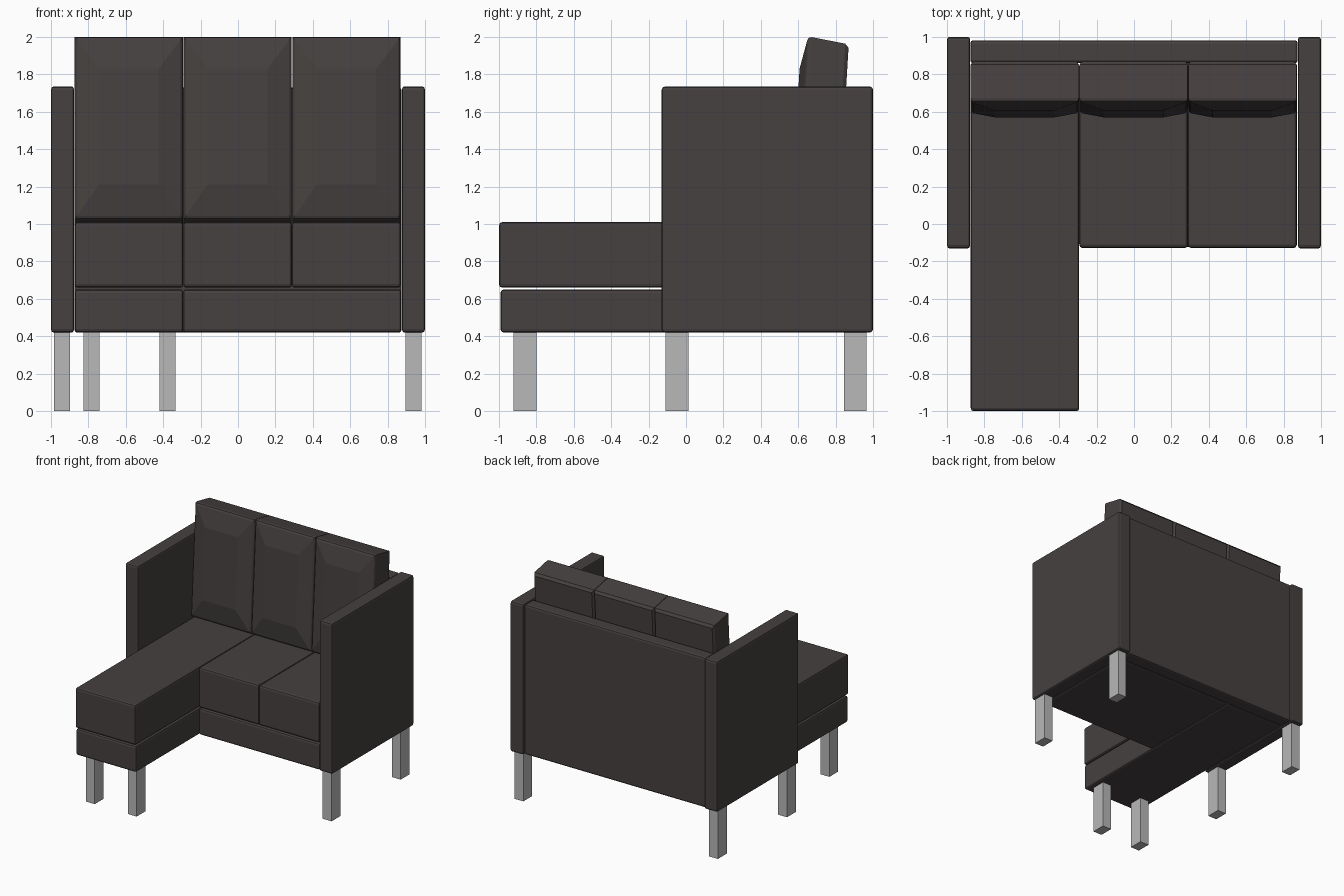
import bpy, bmesh
from mathutils import Vector

if "Cube" in bpy.data.objects:
    bpy.data.objects.remove(bpy.data.objects["Cube"])


def material(name, color):
    m = bpy.data.materials.new(name)
    m.diffuse_color = (*color, 1)
    m.use_nodes = True
    m.node_tree.nodes["Principled BSDF"].inputs["Base Color"].default_value = m.diffuse_color
    return m


DARK = material("charcoal_leather", (0.060, 0.052, 0.050))
GREY = material("grey_metal", (0.48, 0.48, 0.48))
STRETCH = Vector((1, 1.4, 1.5))   # edge rounding is wider along y and z


def finish(name, bm, mat):
    bmesh.ops.recalc_face_normals(bm, faces=bm.faces)
    me = bpy.data.meshes.new(name)
    bm.to_mesh(me)
    bm.free()
    me.materials.append(mat)
    ob = bpy.data.objects.new(name, me)
    bpy.context.collection.objects.link(ob)
    return ob


def box(name, x, y, z, mat=DARK, bevel=0.012):
    """Box from (min, max) ranges, with slightly rounded edges."""
    bm = bmesh.new()
    bmesh.ops.create_cube(bm, size=1)
    size = Vector([b - a for a, b in (x, y, z)])
    mid = Vector([(a + b) / 2 for a, b in (x, y, z)])
    bmesh.ops.scale(bm, verts=bm.verts, vec=[s / k for s, k in zip(size, STRETCH)])
    if bevel:
        bmesh.ops.bevel(bm, geom=bm.edges[:], offset=bevel, segments=2,
                        profile=0.5, affect='EDGES')
    bmesh.ops.scale(bm, verts=bm.verts, vec=STRETCH)
    bmesh.ops.translate(bm, verts=bm.verts, vec=mid)
    return finish(name, bm, mat)


def back_cushion(name, cx, w=0.578, z0=1.02, z1=2.0):
    """Rectangular rings lofted from back to front, ending in a puffed face."""
    rings = [(0.012, 0.018, 0.87), (0, 0, 0.852), (0, 0, 0.675),
             (0.004, 0.006, 0.658), (0.012, 0.02, 0.65), (0.13, 0.18, 0.618)]
    bm = bmesh.new()
    loops = []
    for ix, iz, y in rings:
        a, b = w / 2 - ix, (z0 + iz, z1 - iz)
        loop = []
        for sx, z in ((-a, b[0]), (a, b[0]), (a, b[1]), (-a, b[1])):
            tilt = 0.06 * (z - z1)                 # lean back
            drop = -0.2 * (y - 0.67)               # sloping top
            loop.append(bm.verts.new((cx + sx, y + tilt, z + drop)))
        loops.append(loop)
    for p, q in zip(loops, loops[1:]):
        for i in range(4):
            j = (i + 1) % 4
            bm.faces.new((p[i], p[j], q[j], q[i]))
    bm.faces.new(loops[0])
    bm.faces.new(loops[-1])
    return finish(name, bm, DARK)


# Arms
for side, s in (("left", -1), ("right", 1)):
    box(side + "_arm", sorted((s * 0.876, s * 1.0)), (-0.13, 1.0), (0.42, 1.735))

# Back panel
box("back_panel", (-0.875, 0.875), (0.86, 0.982), (0.42, 1.73))

# Base frames: long chaise side and short sofa side
box("chaise_base", (-0.872, -0.293), (-0.992, 0.86), (0.42, 0.65))
box("sofa_base", (-0.293, 0.872), (-0.122, 0.86), (0.42, 0.65))

# Seat cushions
box("chaise_seat", (-0.873, -0.293), (-1.0, 0.86), (0.66, 1.01))
box("middle_seat", (-0.292, 0.288), (-0.127, 0.86), (0.66, 1.01))
box("right_seat", (0.289, 0.870), (-0.127, 0.86), (0.66, 1.01))

# Back cushions
for i, label in enumerate(("left", "middle", "right")):
    back_cushion(label + "_back_cushion", (i - 1) * 0.582 - 0.002)

# Legs
legs = {"back_left": (-0.942, 0.905), "back_right": (0.938, 0.905),
        "front_left": (-0.942, -0.048), "front_right": (0.938, -0.048),
        "chaise_left": (-0.783, -0.86), "chaise_right": (-0.377, -0.86)}
for label, (x, y) in legs.items():
    box(label + "_leg", (x - 0.043, x + 0.043), (y - 0.061, y + 0.061),
        (0, 0.425), GREY, bevel=0)
